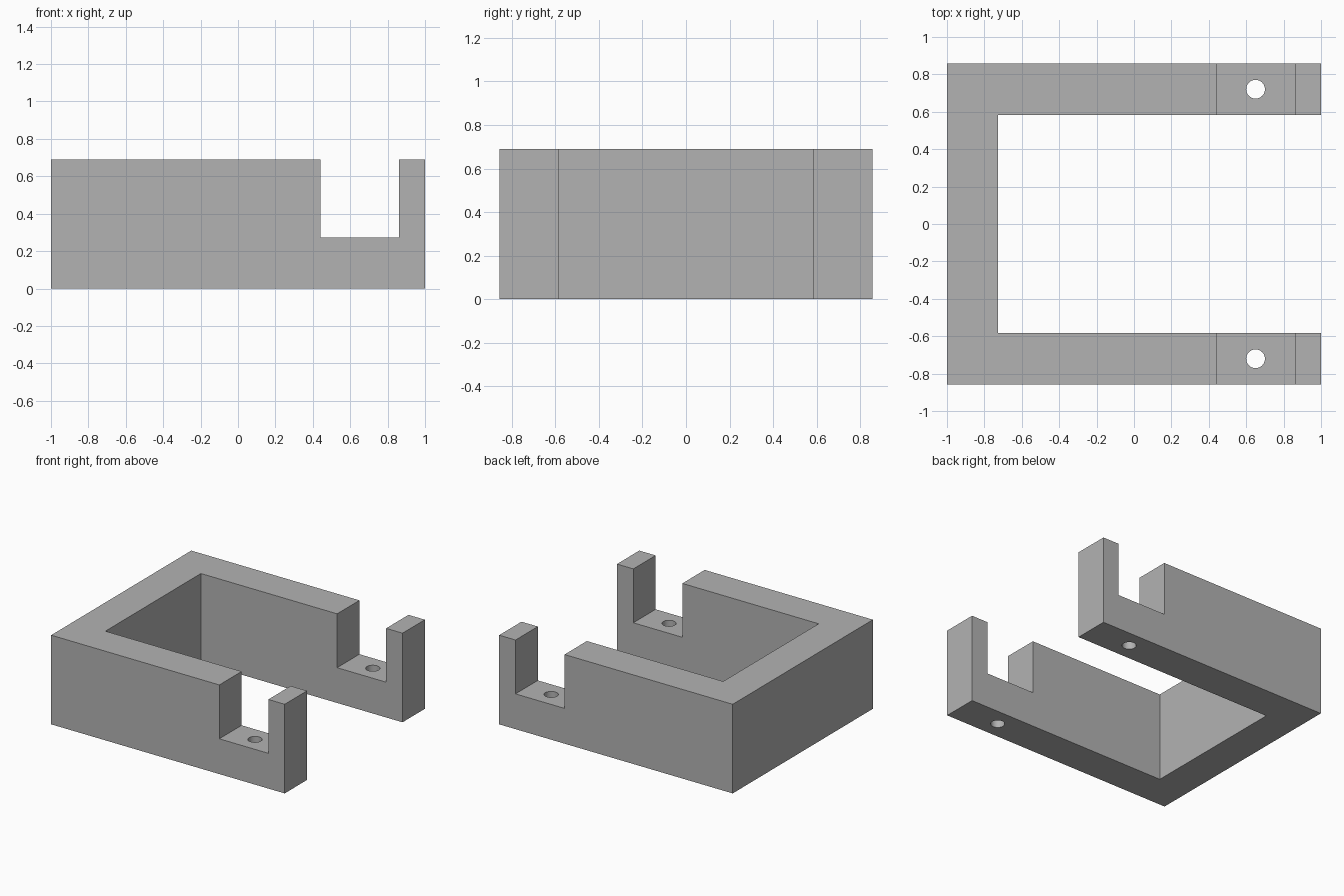
import bpy
import bmesh
from mathutils import Matrix

cube = bpy.data.objects.get("Cube")
if cube:
    bpy.data.objects.remove(cube, do_unlink=True)

HALF_X, HALF_Y, HEIGHT = 1.0, 0.857, 0.69
WALL = 0.273
NOTCH_START, NOTCH_END, NOTCH_FLOOR = 0.44, 0.86, 0.273
HOLE_X, HOLE_RADIUS = 0.65, 0.05
HOLE_Y = HALF_Y - WALL / 2

# Single plain grey
grey = bpy.data.materials.new("plain_grey")
grey.use_nodes = True
colour = (0.45, 0.45, 0.45, 1)
grey.diffuse_color = colour
grey.node_tree.nodes["Principled BSDF"].inputs["Base Color"].default_value = colour


def make_object(name, bm):
    bmesh.ops.recalc_face_normals(bm, faces=bm.faces[:])
    mesh = bpy.data.meshes.new(name)
    bm.to_mesh(mesh)
    bm.free()
    mesh.materials.append(grey)
    obj = bpy.data.objects.new(name, mesh)
    bpy.context.collection.objects.link(obj)
    return obj


def extrude_outline(name, points, direction):
    bm = bmesh.new()
    face = bm.faces.new([bm.verts.new(p) for p in points])
    result = bmesh.ops.extrude_face_region(bm, geom=[face], use_keep_orig=True)
    moved = [v for v in result["geom"] if isinstance(v, bmesh.types.BMVert)]
    bmesh.ops.translate(bm, verts=moved, vec=direction)
    return make_object(name, bm)


def cut(target, cutter):
    cutter.hide_render = True
    mod = target.modifiers.new(cutter.name, "BOOLEAN")
    mod.operation = "DIFFERENCE"
    mod.solver = "EXACT"
    mod.object = cutter
    bpy.context.view_layer.objects.active = target
    bpy.ops.object.modifier_apply(modifier=mod.name)
    bpy.data.objects.remove(cutter, do_unlink=True)


# U-shaped bracket, open towards +x
inner_x, inner_y = -HALF_X + WALL, HALF_Y - WALL
outline = [(-HALF_X, -HALF_Y), (HALF_X, -HALF_Y), (HALF_X, -inner_y),
           (inner_x, -inner_y), (inner_x, inner_y), (HALF_X, inner_y),
           (HALF_X, HALF_Y), (-HALF_X, HALF_Y)]
bracket = extrude_outline("u_bracket", [(x, y, 0) for x, y in outline], (0, 0, HEIGHT))

# Notch across both arms
notch = [(NOTCH_START, NOTCH_FLOOR), (NOTCH_END, NOTCH_FLOOR),
         (NOTCH_END, HEIGHT + 1), (NOTCH_START, HEIGHT + 1)]
cut(bracket, extrude_outline("notch_cutter", [(x, -1, z) for x, z in notch], (0, 2, 0)))

# Screw hole through each notch floor
for side in (-1, 1):
    bm = bmesh.new()
    bmesh.ops.create_cone(bm, cap_ends=True, segments=48, radius1=HOLE_RADIUS,
                          radius2=HOLE_RADIUS, depth=1,
                          matrix=Matrix.Translation((HOLE_X, side * HOLE_Y, 0)))
    cut(bracket, make_object("hole_cutter", bm))

# Smooth hole walls, crisp edges elsewhere
bpy.ops.object.select_all(action="DESELECT")
bracket.select_set(True)
bpy.context.view_layer.objects.active = bracket
bpy.ops.object.shade_smooth_by_angle()
